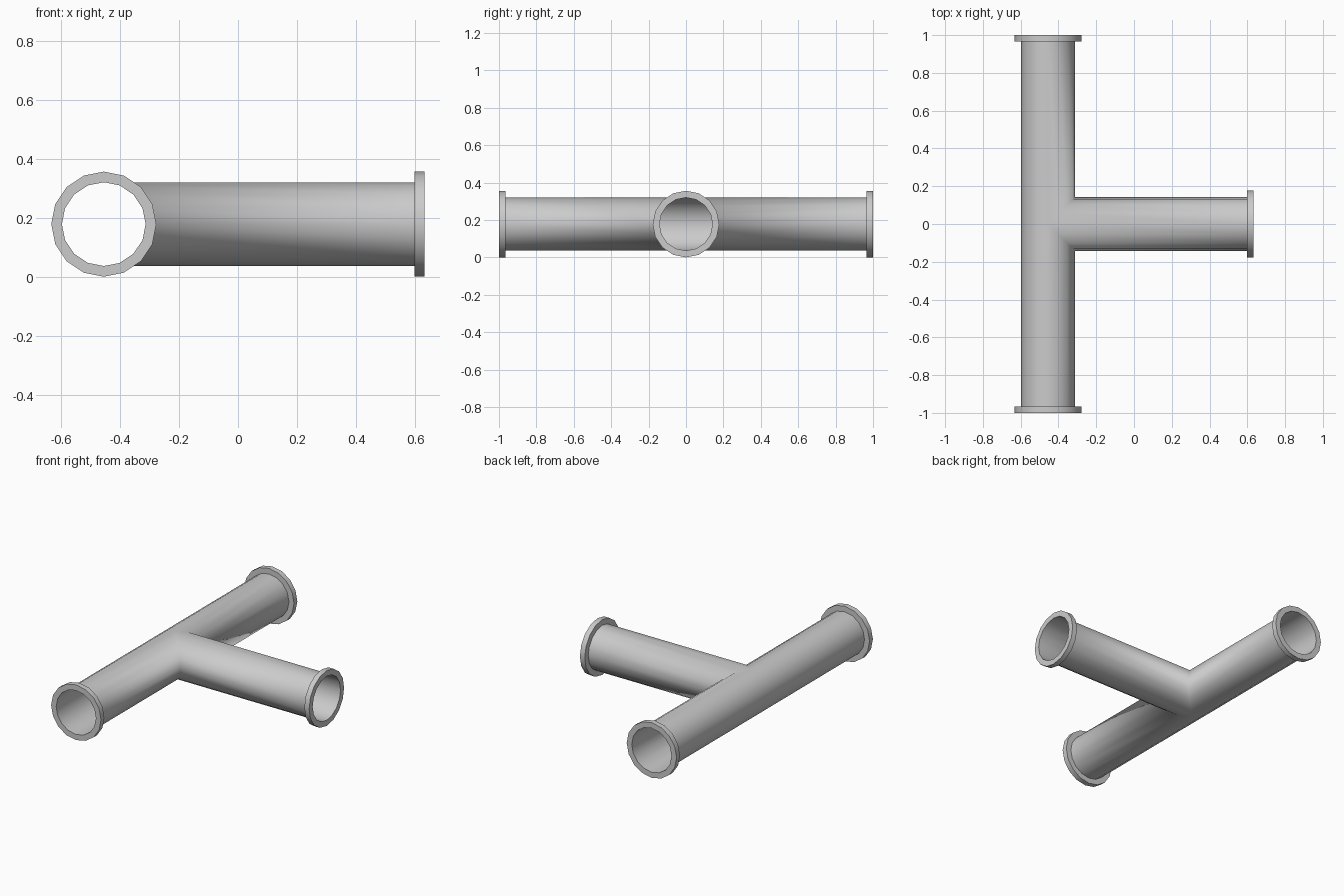
import bpy, bmesh, math
from mathutils import Matrix, Vector

cube = bpy.data.objects.get("Cube")
if cube:
    bpy.data.objects.remove(cube, do_unlink=True)

SIDES = 16
PIPE_R, FLANGE_R, FLANGE_T = 0.142, 0.178, 0.034
CENTRE = Vector((-0.455, 0, FLANGE_R))
RUN, BRANCH = 1.0, 1.087          # lengths from the junction to the open ends

metal = bpy.data.materials.new("grey metal")
metal.use_nodes = True
colour = (0.6, 0.6, 0.6, 1)
metal.diffuse_color = colour
metal.node_tree.nodes["Principled BSDF"].inputs["Base Color"].default_value = colour


def circle(radius):
    steps = [2 * math.pi * i / SIDES for i in range(SIDES)]
    return [(radius * math.cos(a), radius * math.sin(a)) for a in steps]


def bridge(bm, ring_a, ring_b):
    for i in range(SIDES):
        j = (i + 1) % SIDES
        corners = []
        for v in (ring_a[i], ring_a[j], ring_b[j], ring_b[i]):
            if v not in corners:
                corners.append(v)
        bm.faces.new(corners)


def finish(bm, name):
    bmesh.ops.remove_doubles(bm, verts=bm.verts[:], dist=0.0005)
    bmesh.ops.recalc_face_normals(bm, faces=bm.faces[:])
    mesh = bpy.data.meshes.new(name)
    bm.to_mesh(mesh)
    bm.free()
    mesh.materials.append(metal)
    obj = bpy.data.objects.new(name, mesh)
    bpy.context.collection.objects.link(obj)
    return obj


# Tee pipe: three open arms whose inner ends are mitred and welded together
bm = bmesh.new()
profile = circle(PIPE_R)
for side in (-1, 1):
    inner = [bm.verts.new(CENTRE + Vector((u, side * max(0, u), w))) for u, w in profile]
    outer = [bm.verts.new(CENTRE + Vector((u, side * (RUN - FLANGE_T), w))) for u, w in profile]
    bridge(bm, inner, outer)
inner = [bm.verts.new(CENTRE + Vector((abs(u), u, w))) for u, w in profile]
outer = [bm.verts.new(CENTRE + Vector((BRANCH - FLANGE_T, u, w))) for u, w in profile]
bridge(bm, inner, outer)
pipe = finish(bm, "tee_pipe")
pipe.data.shade_smooth()


# Flanges: flat rings that carry the bore on to each open end
def flange(name, length, turn):
    bm = bmesh.new()
    place = Matrix.Translation(CENTRE) @ Matrix.Rotation(turn, 4, "Z")
    section = [(PIPE_R, length - FLANGE_T), (FLANGE_R, length - FLANGE_T),
               (FLANGE_R, length), (PIPE_R, length)]
    rings = [[bm.verts.new(place @ Vector((x, u, w))) for u, w in circle(r)]
             for r, x in section]
    for k in range(4):
        bridge(bm, rings[k], rings[(k + 1) % 4])
    obj = finish(bm, name)
    bpy.ops.object.select_all(action="DESELECT")
    obj.select_set(True)
    bpy.context.view_layer.objects.active = obj
    bpy.ops.object.shade_smooth_by_angle(angle=math.radians(30))


flange("front_flange", RUN, -math.pi / 2)
flange("back_flange", RUN, math.pi / 2)
flange("branch_flange", BRANCH, 0)
